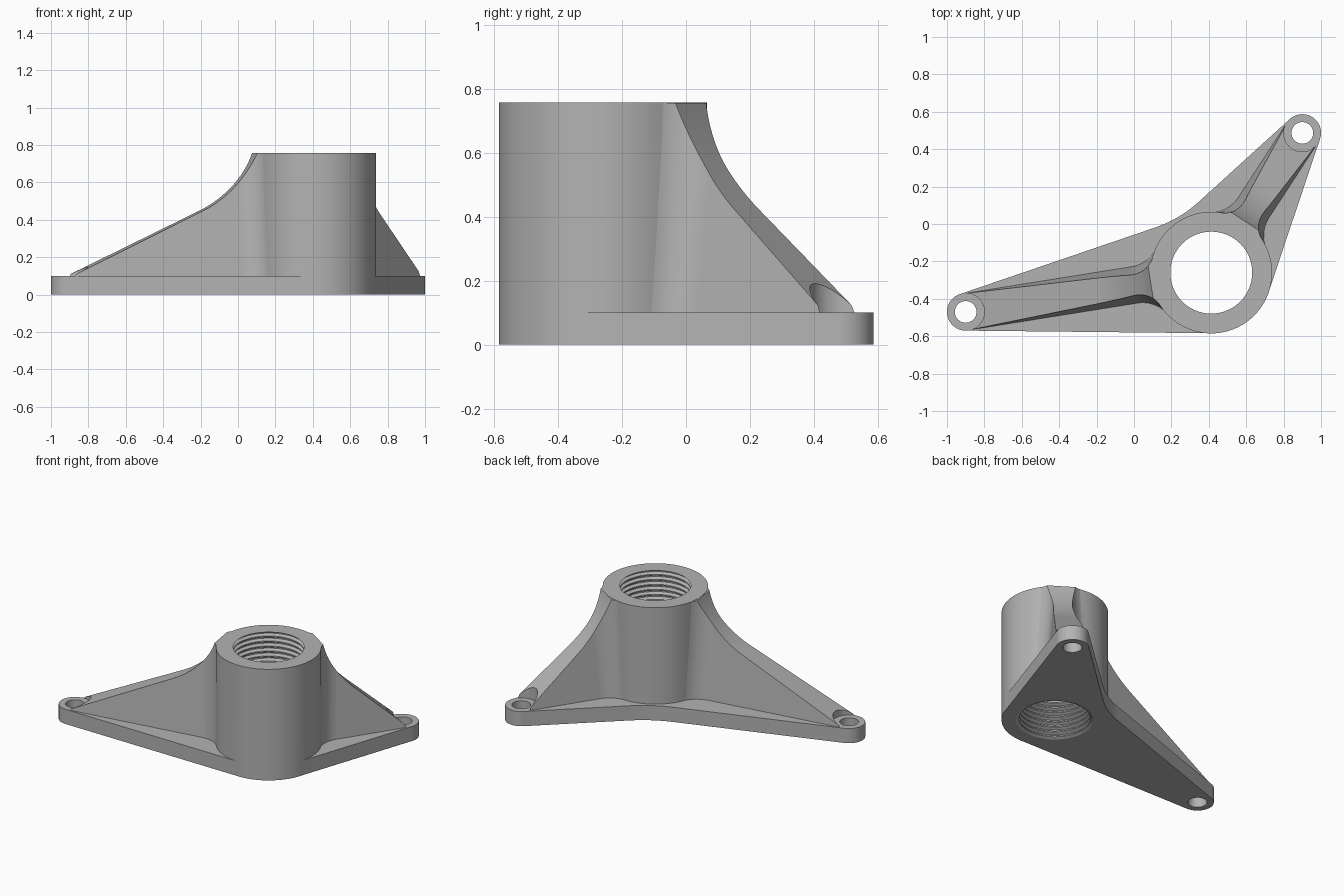
import bpy
import bmesh
from math import sin, cos, tan, asin, atan2, hypot, radians, pi, sqrt
from mathutils import Matrix, Vector

if "Cube" in bpy.data.objects:
    bpy.data.objects.remove(bpy.data.objects["Cube"], do_unlink=True)

BOSS = Vector((0.413, -0.26))
BOSS_R, BOSS_H = 0.325, 0.757
LUG_R, LUG_HOLE, PLATE_H = 0.1, 0.058, 0.1
LEFT = Vector((-0.9, -0.47))
RIGHT = Vector((0.9, 0.487))
FILLET = 0.17


def direction(a):
    return Vector((cos(a), sin(a)))


def arc(centre, r, a0, a1, n):
    return [centre + r * direction(a0 + (a1 - a0) * i / n) for i in range(n + 1)]


def at_height(points, z):
    return [(p[0], p[1], z) for p in points]


def skin(name, rings):
    """Closed solid through matching rings of points, capped at both ends."""
    bm = bmesh.new()
    rows = [[bm.verts.new(p) for p in ring] for ring in rings]
    n = len(rows[0])
    for a, b in zip(rows, rows[1:]):
        for i in range(n):
            j = (i + 1) % n
            bm.faces.new((a[i], a[j], b[j], b[i]))
    bm.faces.new(rows[0])
    bm.faces.new(rows[-1])
    bmesh.ops.recalc_face_normals(bm, faces=bm.faces)
    mesh = bpy.data.meshes.new(name)
    bm.to_mesh(mesh)
    bm.free()
    ob = bpy.data.objects.new(name, mesh)
    bpy.context.collection.objects.link(ob)
    return ob


def turned(name, centre, profile, n=96):
    """Solid of revolution from (radius, height) pairs."""
    return skin(name, [at_height(arc(centre, r, 0, 2 * pi, n)[:-1], z)
                       for r, z in profile])


def combine(ob, tool, operation):
    """Apply a boolean and discard the tool."""
    mod = ob.modifiers.new("combine", 'BOOLEAN')
    mod.operation, mod.solver, mod.object = operation, 'EXACT', tool
    graph = bpy.context.evaluated_depsgraph_get()
    mesh = bpy.data.meshes.new_from_object(ob.evaluated_get(graph))
    ob.modifiers.clear()
    ob.data = mesh
    bpy.data.objects.remove(tool, do_unlink=True)


def axis(lug):
    """Angle and length of an arm, and its tangent normal offset."""
    d = lug - BOSS
    return atan2(d.y, d.x), d.length, pi / 2 - asin((BOSS_R - LUG_R) / d.length)


# Base plate: tangent outline round the boss and both lugs, soft at the back
def base_plate():
    la, _, lo = axis(LEFT)
    ra, _, ro = axis(RIGHT)
    la += 2 * pi
    front, back_l = la + lo, la - lo
    side, back_r = ra - ro, ra + ro
    pts = arc(LEFT, LUG_R, back_l, front, 32)
    pts += arc(BOSS, BOSS_R - 0.001, front, side + 2 * pi, 24)
    pts += arc(RIGHT, LUG_R, side, back_r, 32)
    corner = BOSS + direction((back_l + back_r) / 2) * BOSS_R / cos((back_r - back_l) / 2)
    a = corner + 0.14 * direction(back_r - pi / 2)
    b = corner + 0.14 * direction(back_l + pi / 2)
    for i in range(11):
        t = i / 10
        pts.append(a * (1 - t) ** 2 + corner * 2 * t * (1 - t) + b * t * t)
    return skin("bracket", [at_height(pts, 0), at_height(pts, PLATE_H)])


# Rib plan: parallel sides that flare into the boss
def rib_plan(half, length):
    r = BOSS_R - 0.002
    cx = sqrt((r + FILLET) ** 2 - (half + FILLET) ** 2)
    end = -pi + atan2(half + FILLET, cx)
    side = [Vector((length, half))]
    side += arc(Vector((cx, half + FILLET)), FILLET, -pi / 2, end, 14)
    return side + [Vector((p.x, -p.y)) for p in reversed(side)]


# Rib: drafted flared body, trimmed by a sloping profile that sweeps up the boss
def rib(name, lug, bend):
    angle, length, _ = axis(lug)
    low, high = 0.09, 0.8
    body = skin(name, [at_height(rib_plan(0.0995, length), low),
                       at_height(rib_plan(0.0995 - tan(radians(5)) * (high - low), length), high)])
    start, top = Vector(bend), Vector((0.328, BOSS_H - 0.001))
    slope = (start.y - PLATE_H) / (length - start.x)
    a = atan2(slope, -1)
    chord = top - start
    phi = atan2(chord.y, chord.x) - a
    profile = [(0, 0), (length + 0.05, 0), (length + 0.05, PLATE_H - 0.05 * slope), tuple(start)]
    for i in range(1, 21):
        t = i / 20
        profile.append(tuple(start + chord.length * sin(t * phi) / sin(phi) * direction(a + t * phi)))
    profile.append((0, top.y))
    trim = skin("trim", [[(d, w, z) for d, z in profile] for w in (-0.5, 0.5)])
    combine(body, trim, 'INTERSECT')
    body.data.transform(Matrix.Translation((BOSS.x, BOSS.y, 0)) @ Matrix.Rotation(angle, 4, 'Z'))
    # Round clearance for the bolt head
    combine(body, turned("clearance", lug, [(LUG_R, 0.095), (LUG_R, 0.5)], 64), 'DIFFERENCE')
    return body


bracket = base_plate()
combine(bracket, turned("boss", BOSS, [(BOSS_R, 0), (BOSS_R, BOSS_H)]), 'UNION')
combine(bracket, rib("left_rib", LEFT, (0.62, 0.447)), 'UNION')
combine(bracket, rib("right_rib", RIGHT, (0.535, 0.425)), 'UNION')

# Threaded bore
PITCH, CREST, ROOT = 0.034, 0.219, 0.238
thread = []
for k in range(24):
    z = -0.025 + k * PITCH
    thread += [(CREST, z), (CREST, z + 0.008), (ROOT, z + 0.018), (ROOT, z + 0.024)]
combine(bracket, turned("bore", BOSS, thread), 'DIFFERENCE')

# Bolt holes
for lug in (LEFT, RIGHT):
    combine(bracket, turned("bolt_hole", lug, [(LUG_HOLE, -0.1), (LUG_HOLE, 0.3)], 48), 'DIFFERENCE')

# Finish: one grey metal, smooth curves with sharp edges
grey = bpy.data.materials.new("metal_grey")
colour = (0.45, 0.45, 0.45, 1)
grey.use_nodes = True
grey.diffuse_color = colour
grey.node_tree.nodes["Principled BSDF"].inputs["Base Color"].default_value = colour
bracket.data.materials.clear()
bracket.data.materials.append(grey)
for face in bracket.data.polygons:
    face.material_index = 0
bpy.ops.object.select_all(action='DESELECT')
bracket.select_set(True)
bpy.context.view_layer.objects.active = bracket
bpy.ops.object.shade_smooth_by_angle(angle=radians(25))
weighted = bracket.modifiers.new("even_shading", 'WEIGHTED_NORMAL')
weighted.keep_sharp = True
